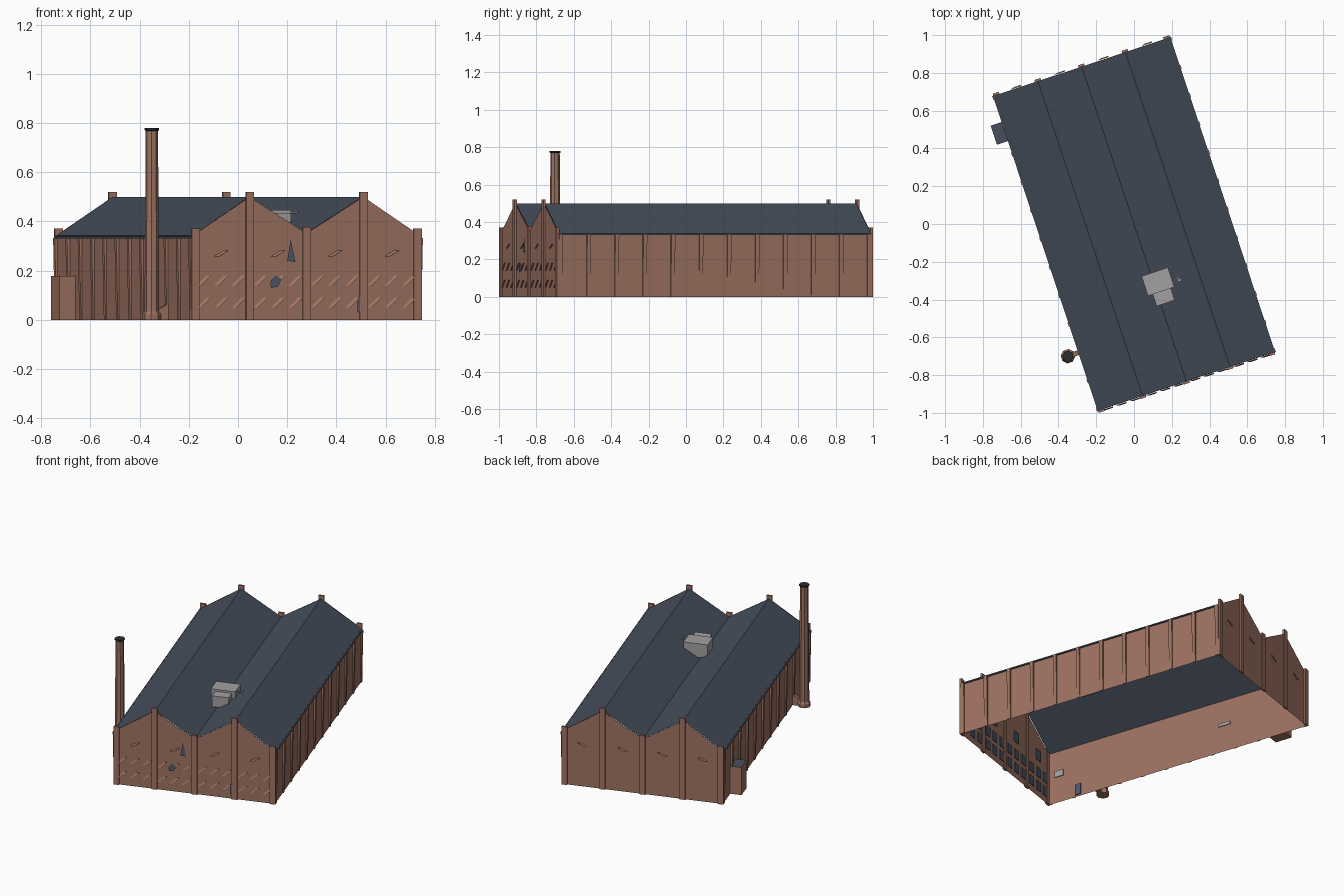
import bpy, bmesh, math
from mathutils import Vector

if "Cube" in bpy.data.objects:
    bpy.data.objects.remove(bpy.data.objects["Cube"])

ROT = math.radians(18.4)          # whole building is turned on its plot
HW, HL = 0.487, 0.881             # half width, half length
EAVE, VALLEY, RIDGE = 0.342, 0.352, 0.5
US = [-HW, -HW / 2, 0, HW / 2, HW]
ZS = [EAVE, RIDGE, VALLEY, RIDGE, EAVE]


def mat(name, r, g, b):
    m = bpy.data.materials.new(name)
    m.diffuse_color = (r, g, b, 1)
    m.use_nodes = True
    m.node_tree.nodes["Principled BSDF"].inputs["Base Color"].default_value = m.diffuse_color
    return m


BRICK = mat("brick", 0.34, 0.17, 0.122)
SLATE = mat("slate", 0.060, 0.078, 0.108)
GLASS = mat("window blue", 0.072, 0.10, 0.15)
METAL = mat("grey metal", 0.36, 0.35, 0.35)
SOOT = mat("soot", 0.025, 0.024, 0.027)


def make(name, verts, faces, *mats):
    me = bpy.data.meshes.new(name)
    me.from_pydata(verts, [], faces)
    for m in mats:
        me.materials.append(m)
    ob = bpy.data.objects.new(name, me)
    bpy.context.collection.objects.link(ob)
    ob.rotation_euler.z = ROT
    return ob


CUBE = [(3, 2, 1, 0), (4, 5, 6, 7), (0, 1, 5, 4), (1, 2, 6, 5), (2, 3, 7, 6), (3, 0, 4, 7)]


def boxes(name, items, *mats):
    """Several axis-aligned boxes (u0,u1,v0,v1,z0,z1) in one object."""
    vs, fs = [], []
    for a, b, c, d, e, f in items:
        n = len(vs)
        vs += [(a, c, e), (b, c, e), (b, d, e), (a, d, e),
               (a, c, f), (b, c, f), (b, d, f), (a, d, f)]
        fs += [tuple(i + n for i in q) for q in CUBE]
    return make(name, vs, fs, *mats)


# gable end walls, one quad per half gable
for name, v, s in (("front_wall", -HL, 1), ("back_wall", HL, -1)):
    vs = [(u, v, 0) for u in US] + [(u, v, z) for u, z in zip(US, ZS)]
    fs = [(i, i + 1, i + 6, i + 5)[::s] for i in range(4)]
    make(name, vs, fs, BRICK)

# long side walls
for name, u, s in (("right_wall", HW, 1), ("left_wall", -HW, -1)):
    make(name, [(u, -HL, 0), (u, HL, 0), (u, HL, EAVE), (u, -HL, EAVE)], [(0, 1, 2, 3)[::s]], BRICK)

# double pitched roof, with a small drop over each eave
RU = [-HW - 0.008] + US[1:4] + [HW + 0.008]
RZ = [EAVE - 0.006, RIDGE, VALLEY, RIDGE, EAVE - 0.006]
vs = [(u, v, z) for v in (-HL + .003, HL - .003) for u, z in zip(RU, RZ)]
make("roof", vs, [(i, i + 1, i + 6, i + 5) for i in range(4)], SLATE)
boxes("gutters", [(min(a, b), max(a, b), -HL, HL, 0.33, 0.338)
                  for a, b in ((HW, HW + .008), (-HW, -HW - .008))], SLATE)

# pilasters on the gable ends, rising above the roof line
items = []
for u, z in zip(US, (0.372, 0.52, 0.378, 0.52, 0.372)):
    c = max(-HW + .012, min(HW - .012, u))
    for s in (-1, 1):
        a, b = sorted((s * (HL - .004), s * (HL + .009)))
        items.append((c - .017, c + .017, a, b, 0, z))
boxes("gable_pilasters", items, BRICK)

# pilasters on the long sides, deeper toward the eaves
vs, fs = [], []
for k in range(12):
    v = -HL + 0.012 + k * (2 * HL - 0.024) / 11
    for s in (-1, 1):
        n = len(vs)
        for z, d in ((0, .005), (0.332, .012)):
            vs += [(s * HW, v - .011, z), (s * (HW + d), v - .011, z),
                   (s * (HW + d), v + .011, z), (s * HW, v + .011, z)]
        fs += [tuple(i + n for i in q[::s]) for q in CUBE]
make("side_pilasters", vs, fs, BRICK)

# window panes inside the gable wall, slanted brick sills outside
panes, sv, sf = [], [], []


def sill(u, z, v, h):
    n, o = len(sv), math.copysign(0.007, v)
    sv.extend([(u - .03, v, z - h), (u - .012, v + o, z - h),
               (u + .03, v + o, z + h), (u + .012, v, z + h), (u + .03, v, z + h), (u - .012, v, z - h)])
    q = [(0, 1, 2, 3), (1, 5, 4, 2), (0, 5, 1), (3, 2, 4)]
    sf.extend(tuple(i + n for i in (f if v < 0 else f[::-1])) for f in q)


for b in range(4):
    for j in range(3):
        u = -HW + HW / 2 * (b + (j + 0.62) / 3.25)
        for z in (0.07, 0.16):
            panes.append((u - .022, u + .022, -HL + .002, -HL + .006, z - .03, z + .03))
            sill(u, z, -HL, 0.02)
    u = (US[b] + US[b + 1]) / 2
    panes.append((u - .025, u + .025, -HL + .002, -HL + .006, 0.24, 0.31))
    sill(u, 0.27, -HL, 0.012)
    sill(u, 0.27, HL, 0.008)
boxes("window_panes", panes, GLASS)
make("window_sills", sv, sf, BRICK)

# the few windows and door that show on the outside of the front
v = -HL - 0.008
make("exposed_front_windows",
     [(u, v, z) for u, z in ((-.155, .13), (-.125, .135), (-.11, .165), (-.135, .178), (-.157, .155),
                             (.215, .03), (.24, .035), (.253, .08), (.24, .105), (.215, .085),
                             (-.085, .24), (-.05, .235), (-.07, .325))],
     [tuple(range(5)), tuple(range(5, 10)), (10, 11, 12)], GLASS)

# small fittings inside the left wall
boxes("inner_door", [(-HW + .002, -HW + .007, -.70, -.66, .01, .08)], GLASS)
boxes("inner_vents", [(-HW + .002, -HW + .007, -.84, -.78, .17, .21),
                      (-HW + .002, -HW + .007, .28, .36, .17, .19)], METAL)

# lean-to with slate top
shed = boxes("side_shed", [(-.556, -HW, .627, .733, 0, .178)], BRICK, SLATE)
for p in shed.data.polygons:
    if p.normal.z > 0.5:
        p.material_index = 1

# rooftop ventilation unit sitting in the valley
boxes("roof_unit", [(-.05, .098, -.385, -.275, .36, .447),
                    (-.024, .078, -.451, -.385, .365, .435)], METAL)
boxes("roof_unit_pipe", [(.095, .152, -.362, -.355, .432, .439),
                         (.125, .132, -.362, -.335, .432, .439)], METAL)


# octagonal chimney lathed from rings of (radius, height)
def lathe(name, rings, m, cx, cy, n=8):
    vs = [(cx + r * math.cos((i + .5) * math.tau / n), cy + r * math.sin((i + .5) * math.tau / n), z)
          for r, z in rings for i in range(n)]
    fs = [(k * n + i, k * n + (i + 1) % n, (k + 1) * n + (i + 1) % n, (k + 1) * n + i)
          for k in range(len(rings) - 1) for i in range(n)]
    fs += [tuple(range(n))[::-1], tuple(range(len(vs) - n, len(vs)))]
    make(name, vs, fs, m)


cx = -.35 * math.cos(ROT) - .70 * math.sin(ROT)
cy = .35 * math.sin(ROT) - .70 * math.cos(ROT)
lathe("chimney", [(.038, 0), (.038, .022), (.03, .034), (.025, .77)], BRICK, cx, cy)
lathe("chimney_cap", [(.025, .768), (.03, .772), (.03, .78)], SOOT, cx, cy)

# sloping flue joining chimney and wall
a, b = cx, -HW
make("flue", [(a, cy - .013, 0), (b, cy - .013, 0), (b, cy + .013, 0), (a, cy + .013, 0),
              (a, cy - .013, .03), (b, cy - .013, .065), (b, cy + .013, .065), (a, cy + .013, .03)],
     CUBE, BRICK)
